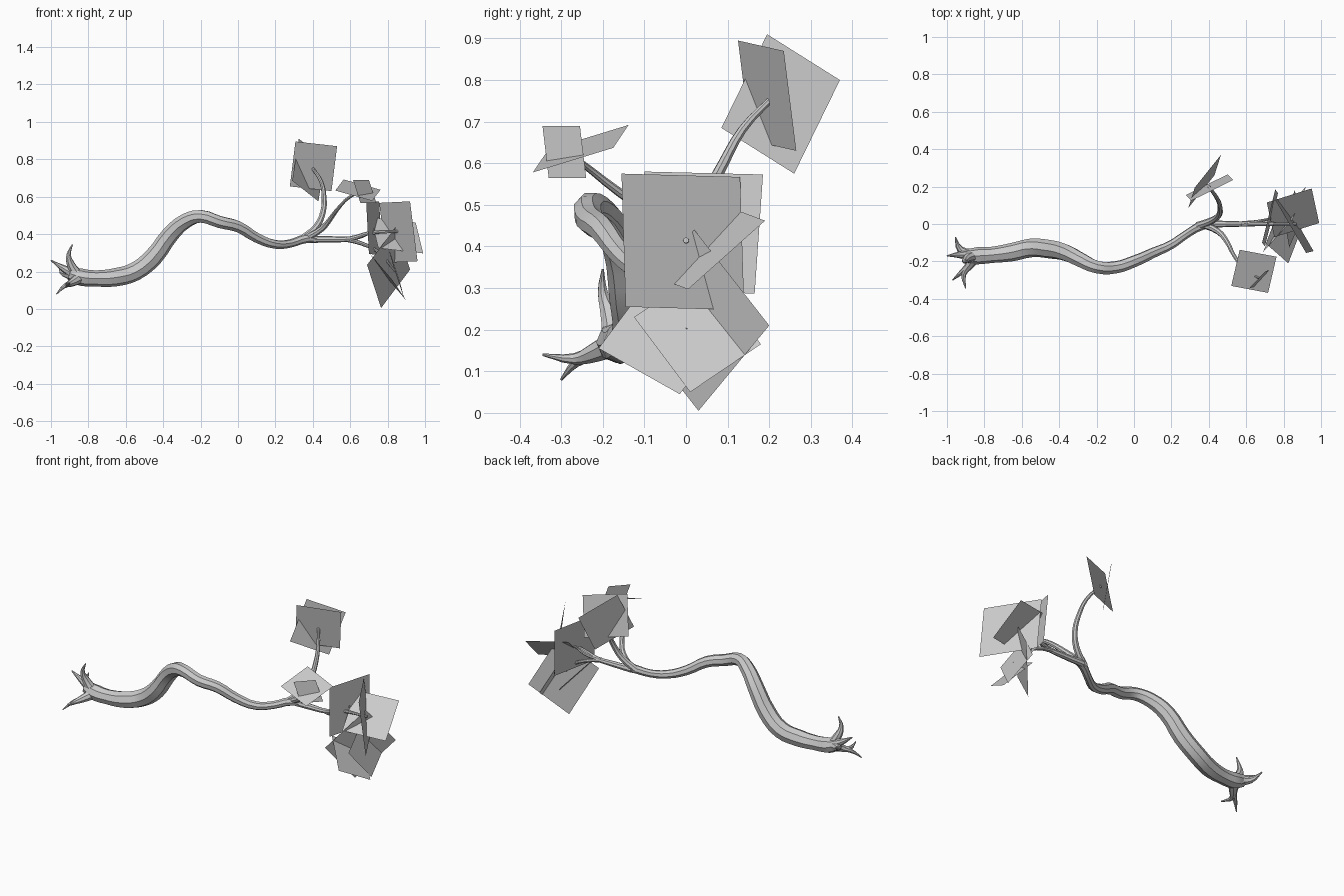
import bpy
from mathutils import Vector

cube = bpy.data.objects.get("Cube")
if cube:
    bpy.data.objects.remove(cube, do_unlink=True)

# One plain grey for bark and foliage cards
grey = bpy.data.materials.new("plain grey")
grey.use_nodes = True
colour = (0.6, 0.6, 0.6, 1)
grey.diffuse_color = colour
grey.node_tree.nodes["Principled BSDF"].inputs["Base Color"].default_value = colour


def limb(name, points, start, end, bulge=()):
    """Smooth round limb through points, tapering from start to end radius
    unless a list of radii is supplied."""
    curve = bpy.data.curves.new(name, "CURVE")
    curve.dimensions = "3D"
    curve.bevel_depth = 1
    curve.bevel_resolution = 2
    curve.resolution_u = 3
    curve.use_fill_caps = True
    spline = curve.splines.new("BEZIER")
    spline.bezier_points.add(len(points) - 1)
    last = len(points) - 1
    for i, (knot, place) in enumerate(zip(spline.bezier_points, points)):
        knot.co = place
        knot.handle_left_type = knot.handle_right_type = "AUTO"
        knot.radius = bulge[i] if bulge else start + (end - start) * i / last
    limb_object = bpy.data.objects.new(name, curve)
    bpy.context.collection.objects.link(limb_object)
    curve.materials.append(grey)
    bpy.ops.object.select_all(action="DESELECT")
    limb_object.select_set(True)
    bpy.context.view_layer.objects.active = limb_object
    bpy.ops.object.convert(target="MESH")
    bpy.ops.object.shade_smooth_by_angle()
    return limb_object


def leaf_card(name, corner, middle, far):
    """Flat four-sided card from three successive corners."""
    a, b, c = Vector(corner), Vector(middle), Vector(far)
    mesh = bpy.data.meshes.new(name)
    mesh.from_pydata([a, b, c, a + c - b], [], [(0, 1, 2, 3)])
    mesh.materials.append(grey)
    card = bpy.data.objects.new(name, mesh)
    bpy.context.collection.objects.link(card)
    return card


# Winding trunk
limb("trunk", [
    (-.9, -.17, .19), (-.84, -.17, .17), (-.76, -.165, .163), (-.65, -.15, .17),
    (-.55, -.128, .2), (-.45, -.135, .28), (-.36, -.155, .4),
    (-.28, -.195, .47), (-.2, -.23, .495), (-.1, -.232, .465),
    (0, -.2, .44), (.1, -.155, .38), (.2, -.11, .345),
    (.28, -.055, .35), (.36, -.01, .375), (.42, 0, .375)],
    0, 0, [.035, .046, .043, .049, .05, .05, .046, .041, .036,
           .034, .032, .028, .024, .022, .024, .018])

# Roots spreading from the lower end
limb("upper_root", [(-.85, -.17, .17), (-.895, -.185, .24),
                    (-.905, -.2, .29), (-.885, -.2, .345)], .032, .003)
limb("end_root", [(-.86, -.17, .18), (-.93, -.165, .215), (-1, -.17, .26)], .034, .003)
limb("back_root", [(-.86, -.17, .18), (-.93, -.135, .19), (-.955, -.07, .22)], .034, .003)
limb("front_root", [(-.84, -.17, .17), (-.88, -.22, .145),
                    (-.91, -.27, .13), (-.9, -.345, .14)], .034, .003)
limb("front_root_fork", [(-.88, -.22, .145), (-.93, -.265, .12),
                         (-.97, -.3, .08)], .02, .003)

# Branches at the thin end
limb("tall_branch", [(.34, -.01, .37), (.42, .02, .44), (.455, .05, .52),
                     (.46, .09, .6), (.445, .135, .68), (.4, .2, .75)], .021, .008)
limb("front_branch", [(.36, 0, .375), (.45, -.04, .43), (.5, -.1, .49),
                      (.53, -.16, .53), (.6, -.25, .6), (.67, -.29, .628)], .019, .005)
limb("long_branch", [(.36, 0, .373), (.5, 0, .372), (.6, 0, .375),
                     (.7, 0, .405), (.87, 0, .415)], .02, .007)
limb("low_branch", [(.57, 0, .375), (.66, .01, .35), (.75, .01, .305),
                    (.84, 0, .2)], .014, .005)
limb("back_twig", [(.58, 0, .375), (.67, .015, .39), (.73, .03, .43)], .012, .005)

# Crossed foliage cards
leaf_card("tall_leaf_wide", (.307, .125, .895), (.53, .235, .87), (.5, .265, .63))
leaf_card("tall_leaf_cross", (.325, .195, .91), (.465, .37, .8), (.43, .26, .575))
leaf_card("front_leaf_small", (.615, -.345, .69), (.7, -.255, .69), (.74, -.24, .565))
leaf_card("front_leaf_flat", (.565, -.138, .692), (.762, -.175, .637), (.717, -.368, .578))
leaf_card("end_leaf_large", (.92, -.155, .575), (.755, .13, .567), (.795, .14, .247))
leaf_card("end_leaf_tilted", (.71, .115, .49), (.95, .19, .462), (.99, .005, .297))
leaf_card("back_leaf", (.685, -.1, .58), (.755, .185, .573), (.77, .165, .287))
leaf_card("low_leaf_large", (.69, -.15, .235), (.765, .03, .005), (.92, .2, .21))
leaf_card("low_leaf_front", (.825, -.21, .155), (.9, -.015, .045), (.78, .09, .185))
leaf_card("low_leaf_cross", (.83, -.125, .23), (.89, .01, .05), (.86, .18, .165))
